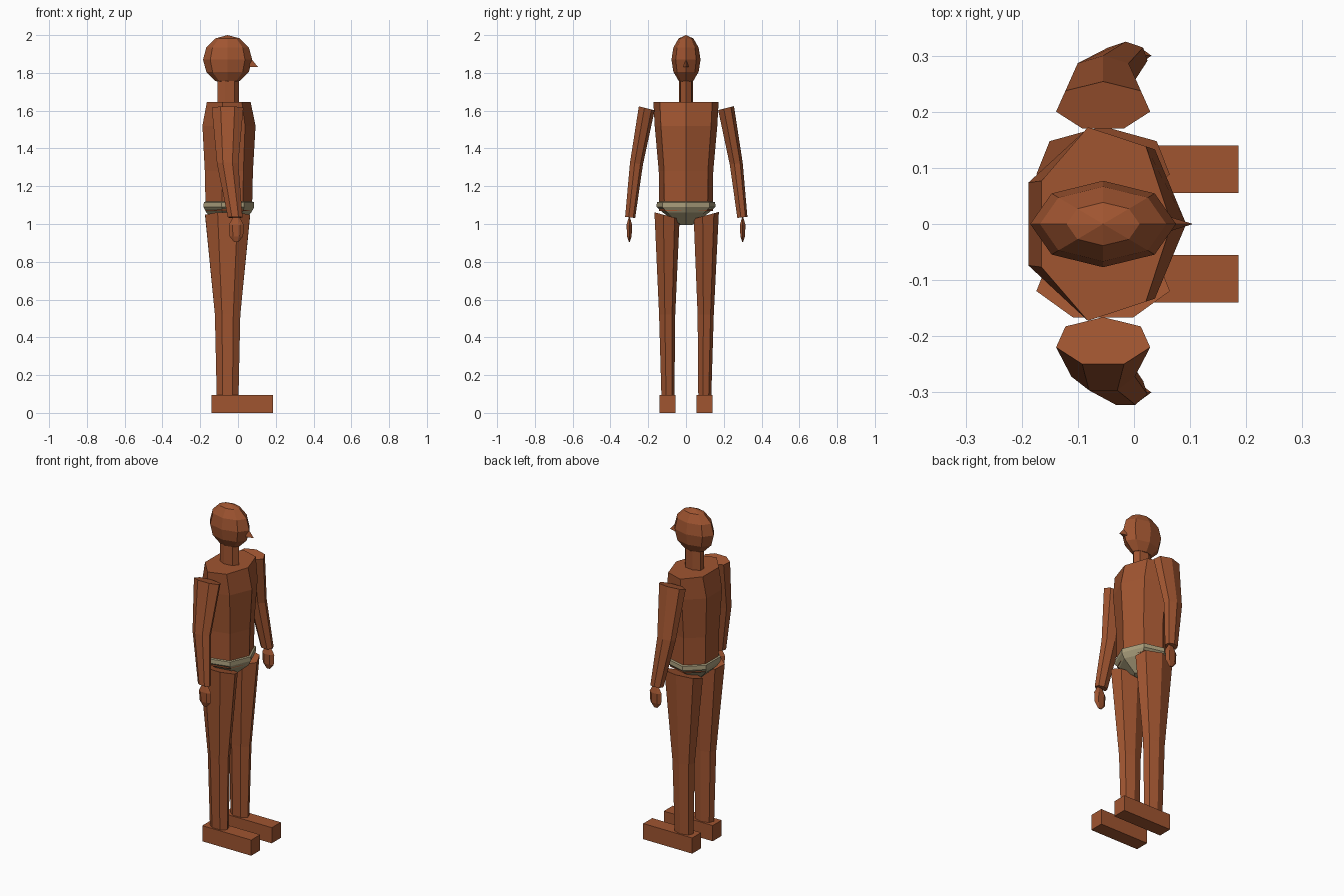
import bpy, bmesh, math
from mathutils import Vector

if "Cube" in bpy.data.objects:
    bpy.data.objects.remove(bpy.data.objects["Cube"])

def material(name, rgb):
    m = bpy.data.materials.new(name)
    m.diffuse_color = (*rgb, 1)
    m.use_nodes = True
    m.node_tree.nodes["Principled BSDF"].inputs["Base Color"].default_value = m.diffuse_color
    return m

skin = material("brown", (0.35, 0.09, 0.03))
cloth = material("grey tan", (0.40, 0.34, 0.20))
CX = -0.055  # body axis

def finish(name, bm, mat):
    bmesh.ops.recalc_face_normals(bm, faces=bm.faces)
    me = bpy.data.meshes.new(name)
    bm.to_mesh(me)
    bm.free()
    me.materials.append(mat)
    ob = bpy.data.objects.new(name, me)
    bpy.context.collection.objects.link(ob)
    return ob

def loft(name, rings, sides, mat, start=0.0):
    """Rings are (x, y, z, rx, ry, tilt); tilt is the slope dz/dy of the ring."""
    bm = bmesh.new()
    loops = []
    for x, y, z, rx, ry, tilt in rings:
        loop = []
        for i in range(sides):
            a = start + math.tau * i / sides
            dy = ry * math.sin(a)
            loop.append(bm.verts.new((x + rx * math.cos(a), y + dy, z + tilt * dy)))
        loops.append(loop)
    for lo, hi in zip(loops, loops[1:]):
        for i in range(sides):
            j = (i + 1) % sides
            bm.faces.new((lo[i], lo[j], hi[j], hi[i]))
    bm.faces.new(loops[0][::-1])
    bm.faces.new(loops[-1])
    return finish(name, bm, mat)

# Head
bm = bmesh.new()
bmesh.ops.create_uvsphere(bm, u_segments=8, v_segments=6, radius=1)
bmesh.ops.scale(bm, vec=(0.13, 0.077, 0.13), verts=bm.verts)
bmesh.ops.translate(bm, vec=(CX, 0, 1.87), verts=bm.verts)
finish("head", bm, skin)

# Nose: small pyramid
bm = bmesh.new()
a, b, c, tip = [bm.verts.new(p) for p in
                ((0.06, 0, 1.888), (0.06, -0.014, 1.832), (0.06, 0.014, 1.832), (0.105, 0, 1.832))]
for f in ((a, b, tip), (b, c, tip), (c, a, tip), (a, c, b)):
    bm.faces.new(f)
finish("nose", bm, skin)

# Neck
loft("neck", [(CX, 0, z, 0.06, 0.037, 0) for z in (1.62, 1.79)], 7, skin)

# Torso: seven-sided, widest at the chest
loft("torso", [(CX, 0, z, rx, ry, 0) for z, rx, ry in (
    (1.07, 0.129, 0.147), (1.28, 0.134, 0.148),
    (1.52, 0.148, 0.170), (1.645, 0.122, 0.177))], 7, skin)

# Underwear with a flared waistband
loft("underwear", [(CX, 0, z, rx, ry, 0) for z, rx, ry in (
    (0.995, 0.05, 0.035), (1.06, 0.125, 0.125), (1.09, 0.141, 0.160),
    (1.115, 0.140, 0.158), (1.12, 0.125, 0.14))], 7, cloth)

UP = math.pi / 2
for s, side in ((1, "left"), (-1, "right")):
    # Leg
    loft(side + "_leg", [
        (CX, s * 0.0975, 0.08, 0.059, 0.036, 0),
        (CX, s * 0.102, 0.52, 0.069, 0.045, 0),
        (CX, s * 0.104, 1.045, 0.122, 0.070, s * 0.27)], 7, skin, UP)

    # Foot
    bm = bmesh.new()
    bmesh.ops.create_cube(bm, size=1)
    bmesh.ops.scale(bm, vec=(0.325, 0.085, 0.094), verts=bm.verts)
    bmesh.ops.translate(bm, vec=(0.0235, s * 0.0975, 0.047), verts=bm.verts)
    finish(side + "_foot", bm, skin)

    # Arm, bent forward at the elbow
    loft(side + "_arm", [
        (-0.015, s * 0.297, 1.035, 0.040, 0.028, s * 0.12),
        (CX, s * 0.264, 1.32, 0.058, 0.036, s * 0.15),
        (CX, s * 0.210, 1.613, 0.086, 0.044, s * 0.25)], 7, skin, UP)

    # Hand
    loft(side + "_hand", [(-0.009, s * 0.300, z, rx, ry, 0) for z, rx, ry in (
        (0.905, 0.012, 0.003), (0.935, 0.036, 0.014),
        (0.995, 0.040, 0.017), (1.035, 0.018, 0.004))], 6, skin)
